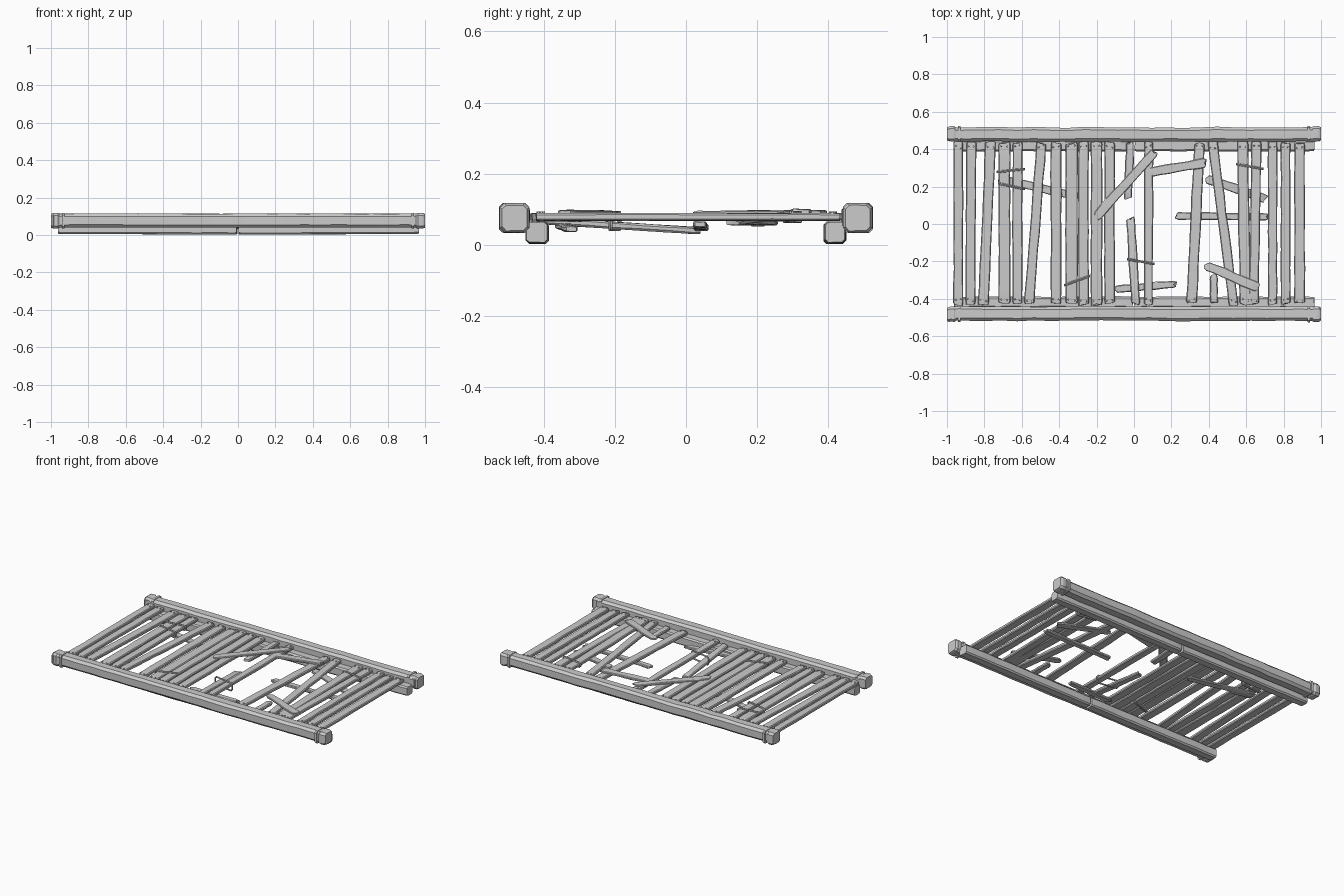
import bpy, bmesh, math, random
from mathutils import Vector

if "Cube" in bpy.data.objects:
    bpy.data.objects.remove(bpy.data.objects["Cube"])

random.seed(7)


def bar(name, p0, p1, w, t, segs=8, jit=0.0015, jag=0.0, cham=0.2, taper=1.0):
    """Loft a chamfered rectangle from p0 to p1 with worn, uneven wood edges."""
    p0, p1 = Vector(p0), Vector(p1)
    d = (p1 - p0).normalized()
    side = d.cross(Vector((0, 0, 1))).normalized()
    up = side.cross(d)
    c = min(w, t) * cham
    a, b = w / 2, t / 2
    prof = [(-a, -b + c), (-a + c, -b), (0, -b), (a - c, -b), (a, -b + c),
            (a, b - c), (a - c, b), (0, b), (-a + c, b), (-a, b - c)]
    notch = {s: [random.uniform(-jag, jag) for _ in range(3)] for s in (0, 1)}
    inset = min(w * 0.4, 0.012)
    length = (p1 - p0).length
    stations = [0, inset] + [length * i / segs for i in range(1, segs)] + [length - inset, length]
    bm = bmesh.new()
    rings = []
    for i, s in enumerate(stations):
        end = i in (0, len(stations) - 1)
        k = taper if end else 1.0
        # gentle width drift along the grain
        dw, off = 1 + random.uniform(-1, 1) * jit / w * 2, random.uniform(-jit, jit)
        ring = []
        for u, v in prof:
            e = 0
            if end:
                col = 0 if u < -a * 0.4 else (2 if u > a * 0.4 else 1)
                e = notch[0 if i == 0 else 1][col]
            pos = p0 + d * (s + e) + side * (u * k * dw + off) + up * (v * k)
            pos += up * random.uniform(-jit, jit) * 0.5
            ring.append(bm.verts.new(pos))
        rings.append(ring)
    n = len(prof)
    for r, q in zip(rings, rings[1:]):
        for j in range(n):
            bm.faces.new((r[j], r[(j + 1) % n], q[(j + 1) % n], q[j]))
    bm.faces.new(rings[0][::-1])
    bm.faces.new(rings[-1])
    bmesh.ops.recalc_face_normals(bm, faces=bm.faces)
    me = bpy.data.meshes.new(name)
    bm.to_mesh(me)
    bm.free()
    ob = bpy.data.objects.new(name, me)
    bpy.context.collection.objects.link(ob)
    return ob


def rope(name, p0, p1, zlo, zhi, r=0.0035):
    """Closed cord wrapped around planks between two plan points."""
    cu = bpy.data.curves.new(name, 'CURVE')
    cu.dimensions = '3D'
    cu.bevel_depth = r
    cu.bevel_resolution = 1
    for shift in (-0.003, 0.003):
        sp = cu.splines.new('POLY')
        pts = [(0, .25), (.06, 1), (.94, 1), (1, .75), (1, .25), (.94, 0), (.06, 0), (0, .75)]
        pts = [(0, .25), (0, .75)] + pts[1:7]
        sp.points.add(len(pts) - 1)
        for pt, (s, h) in zip(sp.points, pts):
            pt.co = (p0[0] + (p1[0] - p0[0]) * s, p0[1] + (p1[1] - p0[1]) * s + shift,
                     zlo + (zhi - zlo) * h, 1)
        sp.use_cyclic_u = True
    ob = bpy.data.objects.new(name, cu)
    bpy.context.collection.objects.link(ob)


# Side rails with end caps, bands, and cracked bearer beams underneath
for sy, label in ((-1, "front"), (1, "back")):
    y = sy * 0.479
    bar(label + "_rail", (-0.98, y, 0.077), (0.98, y, 0.077), 0.076, 0.074, 22, 0.002)
    for sx, end in ((-1, "left"), (1, "right")):
        yc = sy * 0.483
        bar(f"{label}_{end}_cap", (sx * 0.951, yc, 0.076), (sx * 1.0, yc, 0.076),
            0.082, 0.083, 3, 0.0015, 0, 0.16, 0.86)
        bar(f"{label}_{end}_band", (sx * 0.928, yc, 0.076), (sx * 0.942, yc, 0.076),
            0.084, 0.083, 1, 0.0003, 0, 0.12)
        bar(f"{label}_{end}_bearer", (sx * 0.963, sy * 0.418, 0.036), (sx * 0.006, sy * 0.418, 0.033),
            0.06, 0.06, 12, 0.0015, 0.004, 0.14, 0.94)

# Deck planks: x at back end, x at front end, width
TOP, BOT, Z = 0.44, -0.43, 0.079
planks = [(-.94, -.94, .052), (-.87, -.875, .052), (-.767, -.805, .057), (-.693, -.693, .063),
          (-.623, -.623, .053), (-.495, -.56, .054), (-.417, -.417, .057), (-.334, -.334, .066),
          (-.27, -.27, .056), (-.2, -.2, .062), (-.131, -.131, .056), (.078, .078, .048),
          (.35, .308, .056), (.42, .532, .052), (.58, .596, .06), (.655, .64, .053),
          (.741, .741, .05), (.81, .81, .053), (.885, .885, .057)]
for i, (xb, xf, w) in enumerate(planks):
    dy = random.uniform(-0.008, 0.004)
    bar(f"plank_{i + 1}", (xf, BOT - dy, Z), (xb, TOP + dy, Z), w, 0.021, 9, 0.0015, 0.007, 0.22, 0.9)

# Broken stubs and loose boards: start, end, width, thickness
loose = [("broken_plank_back", (-.022, .44, .079), (-.033, .13, .075), .043, .02),
         ("broken_plank_front", (.008, -.43, .07), (-.018, .03, .04), .048, .02),
         ("plank_stub", (.427, -.43, .077), (.427, -.27, .075), .042, .02),
         ("loose_board_1", (-.2, .04, .089), (.11, .385, .092), .05, .014),
         ("loose_board_2", (.085, .278, .084), (.385, .327, .094), .05, .016),
         ("loose_board_3", (.385, .242, .079), (.71, .133, .062), .047, .014),
         ("loose_board_4", (.225, .043, .048), (.715, .04, .058), .04, .018),
         ("loose_board_5", (.385, -.222, .091), (.665, -.34, .092), .05, .013),
         ("loose_board_6", (-.1, -.35, .055), (.22, -.322, .045), .04, .018),
         ("loose_board_7", (-.72, .24, .062), (-.29, .145, .062), .043, .013)]
for name, p, q, w, t in loose:
    bar(name, p, q, w, t, 6, 0.002, 0.012, 0.25, 0.7)

# Cords lashing neighbouring planks
for i, (p, q, lo, hi) in enumerate([((-.733, .278), (-.585, .294), .064, .093),
                                    ((-.725, .217), (-.585, .187), .055, .093),
                                    ((.548, .32), (.69, .295), .064, .093),
                                    ((-.035, -.188), (.107, -.213), .042, .093),
                                    ((-.372, -.327), (-.237, -.278), .064, .093)]):
    rope(f"lashing_{i + 1}", p, q, lo, hi)

# Nail heads at both ends of each plank
bm = bmesh.new()
for xb, xf, w in planks:
    for x, y in ((xb, .413), (xf, -.408)):
        for s in (-1, 1):
            r = bmesh.ops.create_cone(bm, cap_ends=True, segments=6, radius1=.005, radius2=.0035, depth=.006)
            bmesh.ops.translate(bm, verts=r["verts"],
                                vec=(x + s * w * .25, y + random.uniform(-.008, .008), .0915))
me = bpy.data.meshes.new("nails")
bm.to_mesh(me)
bm.free()
bpy.context.collection.objects.link(bpy.data.objects.new("nails", me))

# Smooth along the grain, keep sharp edges
bpy.ops.object.select_all(action='DESELECT')
for ob in bpy.context.scene.objects:
    if ob.type == 'MESH':
        ob.select_set(True)
        bpy.context.view_layer.objects.active = ob
bpy.ops.object.shade_smooth_by_angle(angle=math.radians(30))
